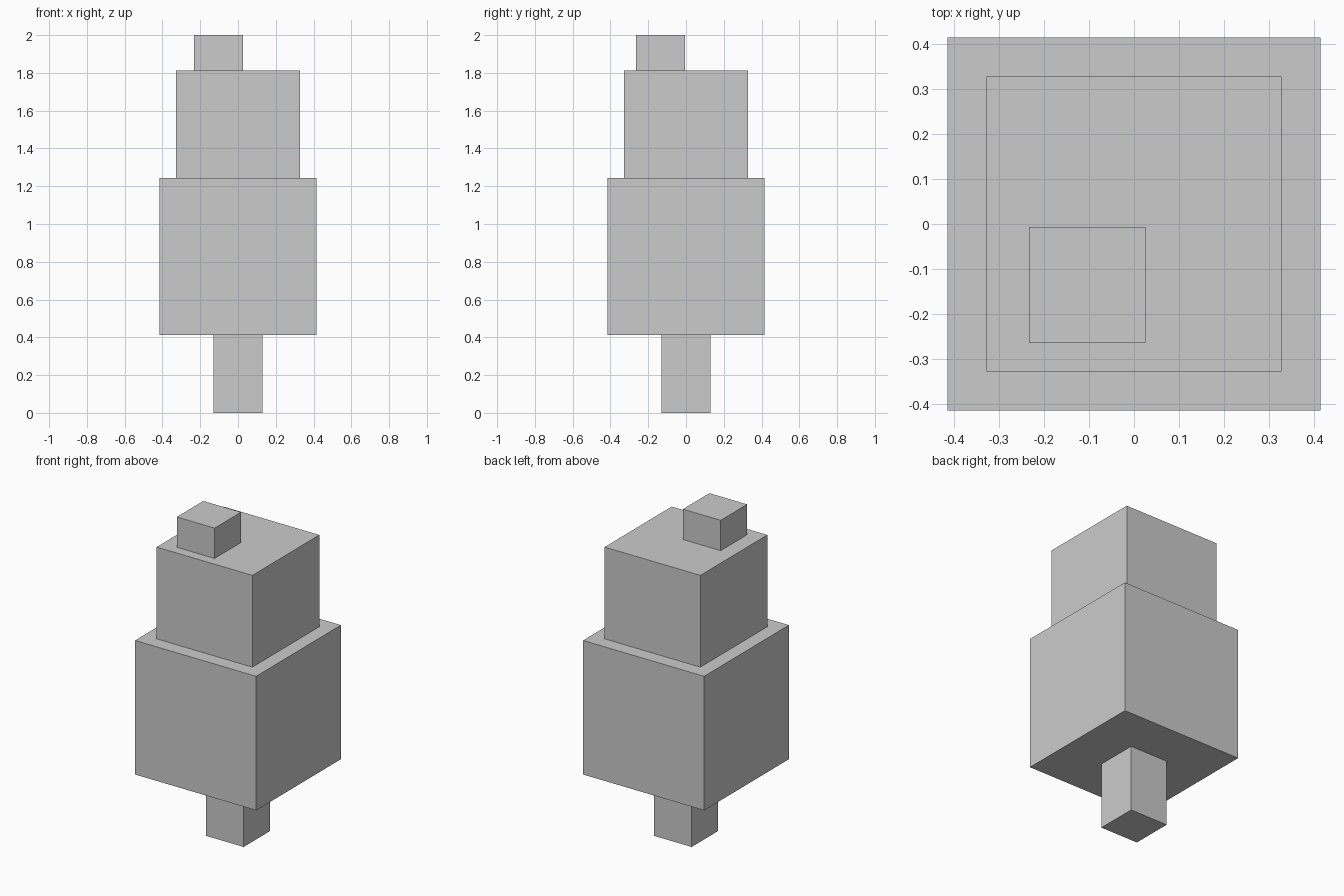
import bpy

if "Cube" in bpy.data.objects:
    bpy.data.objects.remove(bpy.data.objects["Cube"])


def block(name, width, z0, z1, x=0.0, y=0.0):
    """Square-based block spanning z0..z1, centred on (x, y)."""
    bpy.ops.mesh.primitive_cube_add(size=1, location=(x, y, (z0 + z1) / 2))
    obj = bpy.context.object
    obj.name = obj.data.name = name
    obj.scale = (width, width, z1 - z0)
    bpy.ops.object.transform_apply(location=False, rotation=False, scale=True)
    return obj


# Trunk and two stacked foliage blocks
block("trunk", 0.26, 0.0, 0.412)
block("lower_foliage", 0.83, 0.412, 1.243)
block("upper_foliage", 0.656, 1.243, 1.812)

# Small off-centre block on top
block("top_foliage", 0.259, 1.812, 2.0, x=-0.104, y=-0.136)
